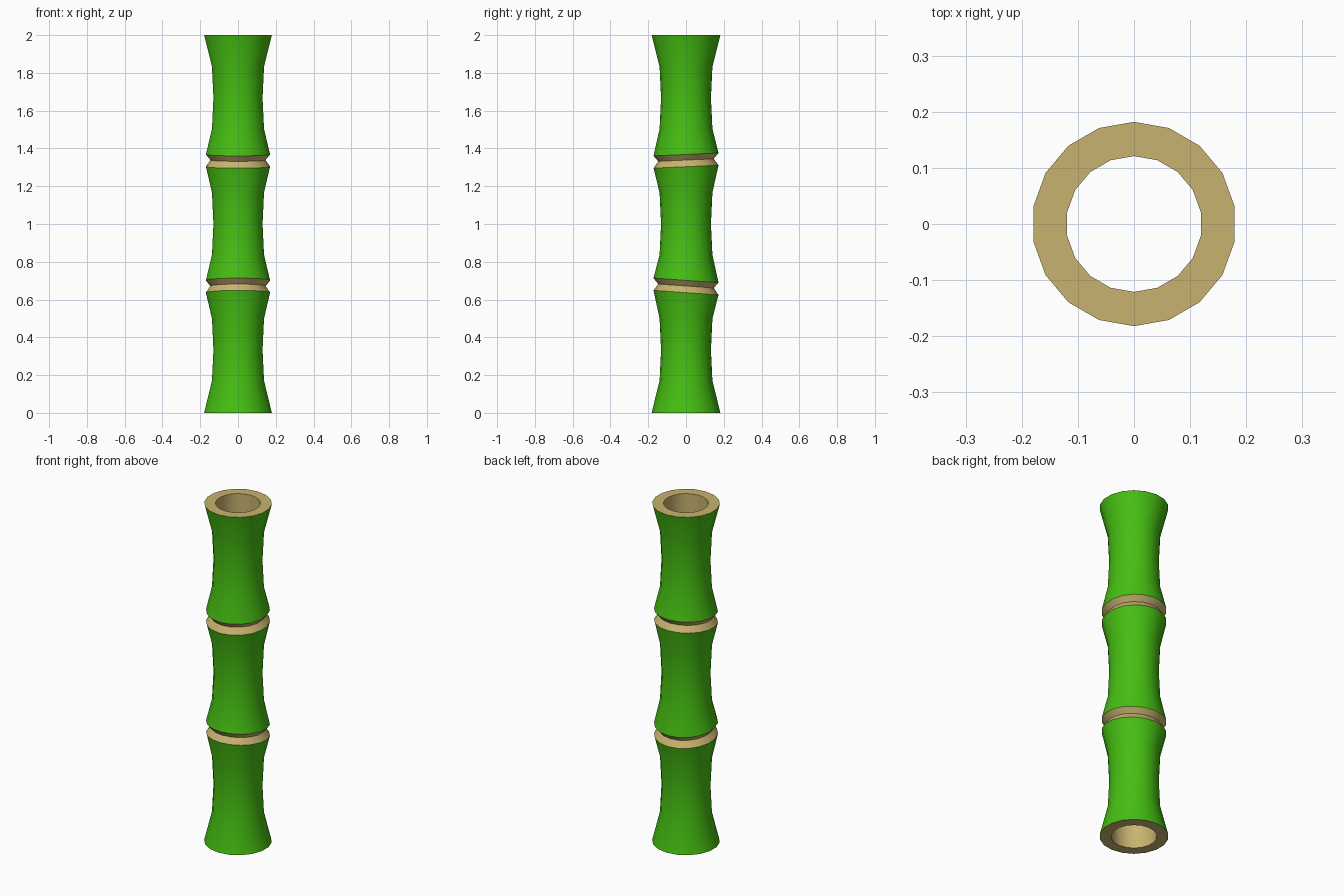
import bpy, bmesh
from math import sin, cos, radians, tau

if "Cube" in bpy.data.objects:
    bpy.data.objects.remove(bpy.data.objects["Cube"])

SIDES = 18
INNER = 0.121


def material(name, color):
    m = bpy.data.materials.new(name)
    m.diffuse_color = color
    m.use_nodes = True
    m.node_tree.nodes["Principled BSDF"].inputs["Base Color"].default_value = m.diffuse_color
    return m


green = material("green_skin", (0.06, 0.52, 0.006, 1))
tan = material("tan_wood", (0.58, 0.45, 0.16, 1))

# Outer profile: (height, radius, slope along y, is the band above it tan)
profile = [(0.0, 0.182, 0, False)]
for base, slope in ((0.0, -0.07), (2 / 3, 0.045), (4 / 3, 0)):
    # Waisted section of the stalk
    profile += [(base + dz, r, 0, False)
                for dz, r in ((0.17, 0.140), (1 / 3, 0.132), (0.50, 0.140))]
    # Tilted V-shaped joint above the two lower sections
    if slope:
        node = base + 2 / 3
        profile += [(node - 0.03, 0.172, slope, True),
                    (node + 0.005, 0.147, slope, True),
                    (node + 0.035, 0.172, slope, False)]
profile += [(2.0, 0.182, 0, True)]
# Straight hollow bore, closing the loop with both end rims
profile += [(2.0, INNER, 0, True), (0.0, INNER, 0, True)]

bm = bmesh.new()
rings = []
for z, r, slope, _ in profile:
    ring = []
    for i in range(SIDES):
        a = tau * i / SIDES + radians(90)
        ring.append(bm.verts.new((r * cos(a), r * sin(a), z + slope * r * sin(a))))
    rings.append(ring)

for k, (z, r, slope, is_tan) in enumerate(profile):
    low, high = rings[k], rings[(k + 1) % len(rings)]
    for i in range(SIDES):
        j = (i + 1) % SIDES
        f = bm.faces.new((low[i], low[j], high[j], high[i]))
        f.material_index = int(is_tan)
bmesh.ops.recalc_face_normals(bm, faces=bm.faces)

mesh = bpy.data.meshes.new("hollow_stalk")
bm.to_mesh(mesh)
bm.free()
mesh.materials.append(green)
mesh.materials.append(tan)
stalk = bpy.data.objects.new("hollow_stalk", mesh)
bpy.context.collection.objects.link(stalk)

# Smooth sides with crisp joints and rims
bpy.context.view_layer.objects.active = stalk
stalk.select_set(True)
bpy.ops.object.shade_smooth_by_angle(angle=radians(35))
